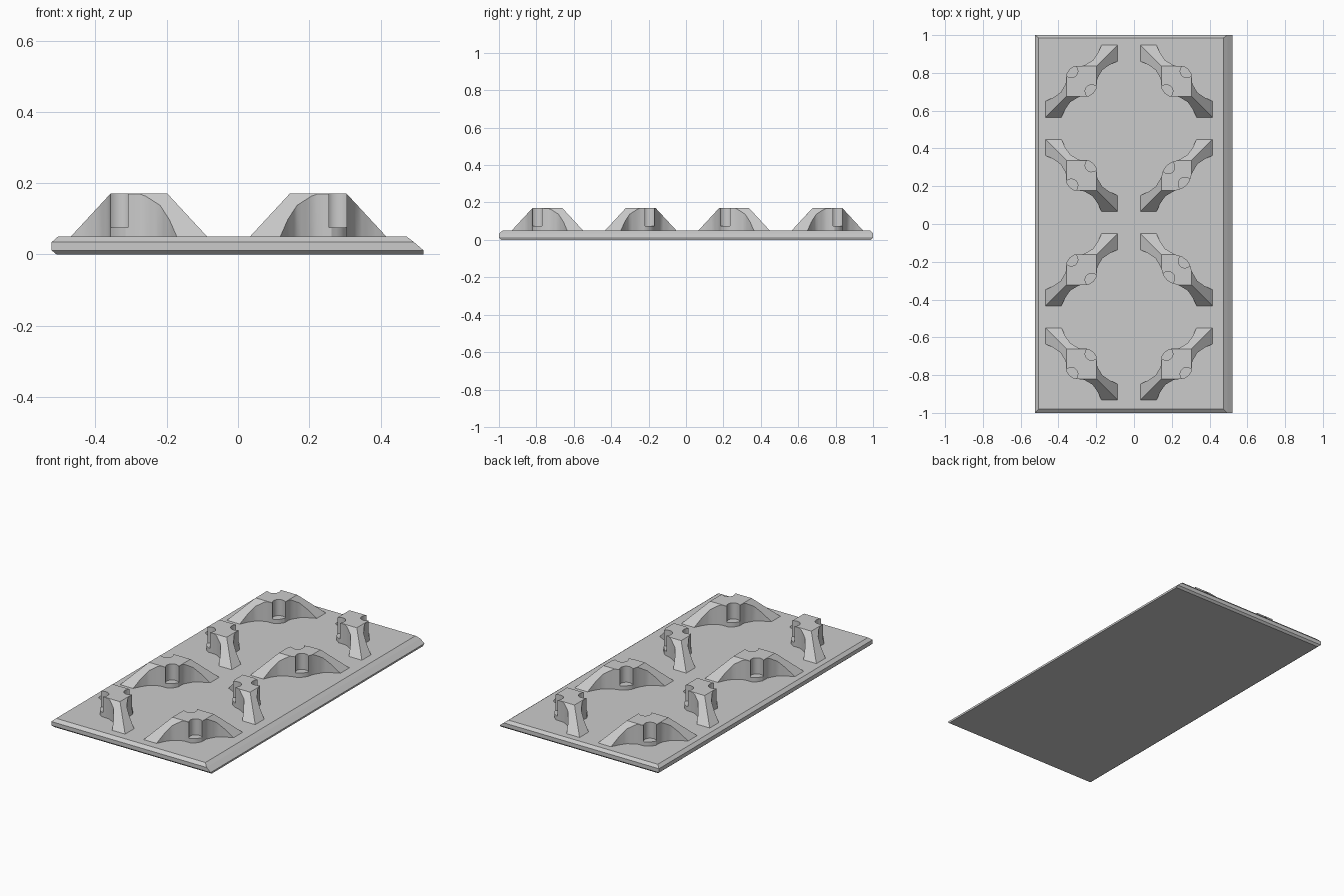
import bpy, bmesh, math
from mathutils import Matrix

cube = bpy.data.objects.get("Cube")
if cube:
    bpy.data.objects.remove(cube, do_unlink=True)

grey = bpy.data.materials.new("plain grey")
grey.use_nodes = True
COLOUR = (0.6, 0.6, 0.6, 1)
grey.diffuse_color = COLOUR
grey.node_tree.nodes["Principled BSDF"].inputs["Base Color"].default_value = COLOUR

BASE_TOP, RIB_TOP = 0.05, 0.17


def loft(name, rings):
    """Closed solid through rings of equal length."""
    bm = bmesh.new()
    loops = [[bm.verts.new(p) for p in ring] for ring in rings]
    n = len(loops[0])
    for low, high in zip(loops, loops[1:]):
        for i in range(n):
            j = (i + 1) % n
            bm.faces.new((low[i], low[j], high[j], high[i]))
    bm.faces.new(loops[0][::-1])
    bm.faces.new(loops[-1])
    bmesh.ops.recalc_face_normals(bm, faces=bm.faces)
    mesh = bpy.data.meshes.new(name)
    bm.to_mesh(mesh)
    bm.free()
    mesh.materials.append(grey)
    obj = bpy.data.objects.new(name, mesh)
    bpy.context.collection.objects.link(obj)
    return obj


def rect(x0, x1, y0, y1, z):
    return [(x0, y0, z), (x1, y0, z), (x1, y1, z), (x0, y1, z)]


def prism(name, outline, z0, z1):
    return loft(name, [[(x, y, z) for x, y in outline] for z in (z0, z1)])


def half_width(u, bulge):
    """Rib half width at distance u from its middle, eased between stations."""
    stations = [(0, bulge), (0.03, bulge * 0.93), (0.065, 0.05), (0.12, 0.036),
                (0.165, 0.044), (0.21, 0.06), (0.3, 0.09)]
    for (a, wa), (b, wb) in zip(stations, stations[1:]):
        if u <= b:
            t = (u - a) / (b - a)
            return wa + (wb - wa) * t
    return stations[-1][1]


def rib_mesh(bulge):
    """Waisted diagonal wall, trimmed to a square frustum, with two side pockets."""
    us = [i * 0.015 - 0.3 for i in range(41)]
    side = [(u, half_width(abs(u), bulge)) for u in us]
    rib = prism("rib_blank", side + [(u, -w) for u, w in reversed(side)], 0.03, 0.2)
    helpers = []
    # Diamond in rib space, which is a square in plate space
    slope = (0.191 - 0.08) / (RIB_TOP - BASE_TOP)
    rings = []
    for z in (0.04, RIB_TOP):
        r = (0.08 + slope * (RIB_TOP - z)) * math.sqrt(2)
        rings.append([(r, 0, z), (0, r, z), (-r, 0, z), (0, -r, z)])
    helpers.append((loft("trim_frustum", rings), 'INTERSECT'))
    # Rounded upright pockets, open at the top and side
    for s in (-1, 1):
        ring = [(0.036 * math.cos(a), s * bulge * 0.9 + 0.04 * math.sin(a))
                for a in (math.tau * i / 20 for i in range(20))]
        helpers.append((prism("pocket_cutter", ring, 0.075, 0.25), 'DIFFERENCE'))
    for helper, operation in helpers:
        helper.hide_render = True
        mod = rib.modifiers.new(operation, 'BOOLEAN')
        mod.object, mod.operation, mod.solver = helper, operation, 'EXACT'
    graph = bpy.context.evaluated_depsgraph_get()
    mesh = bpy.data.meshes.new_from_object(rib.evaluated_get(graph))
    for obj in [rib] + [h for h, _ in helpers]:
        bpy.data.objects.remove(obj, do_unlink=True)
    return mesh


# Base plate with bevelled rims and a wider slope on its left side
loft("base_plate", [
    rect(-0.51, 0.52, -0.988, 0.988, 0),
    rect(-0.523, 0.521, -1, 1, 0.011),
    rect(-0.523, 0.494, -1, 1, 0.034),
    rect(-0.505, 0.473, -0.98, 0.985, BASE_TOP)])

# Ribs in four rows, turning to alternate diagonals
full, slim = rib_mesh(0.09), rib_mesh(0.075)
ribs = []
for row in range(4):
    for col, x in enumerate((-0.278, 0.225)):
        mesh = slim if col == 1 and row in (1, 2) else full
        rib = bpy.data.objects.new(f"diagonal_rib_{row + 1}_{'left' if col else 'right'}", mesh)
        bpy.context.collection.objects.link(rib)
        angle = math.pi / 4 * (1 if (row + col) % 2 else -1)
        rib.matrix_world = Matrix.Translation((x, -0.741 + 0.499 * row, 0)) @ Matrix.Rotation(angle, 4, 'Z')
        ribs.append(rib)

# Smooth curved walls, sharp edges kept
bpy.ops.object.select_all(action='DESELECT')
for rib in ribs:
    rib.select_set(True)
bpy.context.view_layer.objects.active = ribs[0]
bpy.ops.object.shade_smooth_by_angle(angle=math.radians(30))
